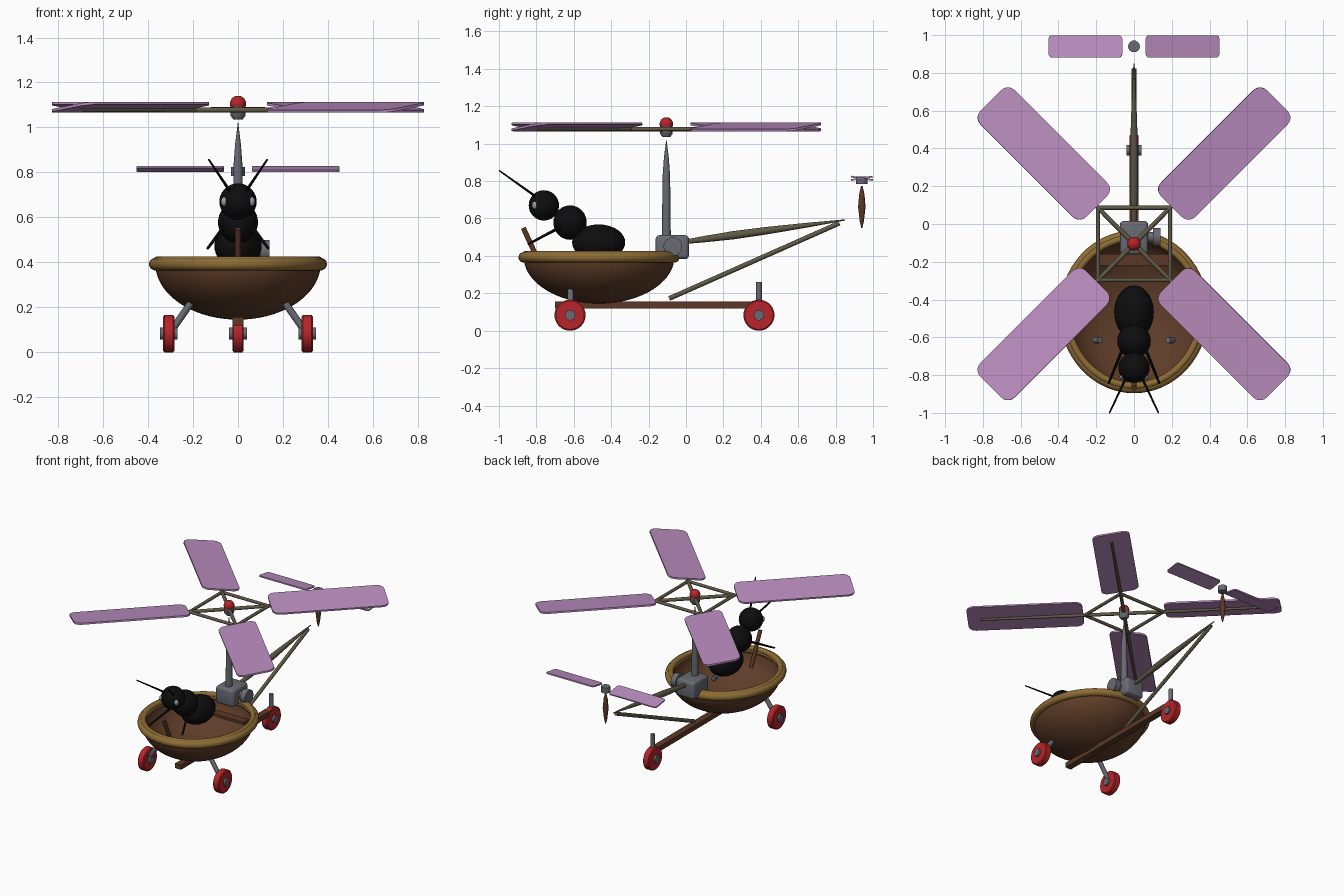
import bpy, bmesh, math
from mathutils import Vector, Matrix

if "Cube" in bpy.data.objects:
    bpy.data.objects.remove(bpy.data.objects["Cube"])


def mat(name, r, g, b):
    m = bpy.data.materials.new(name)
    m.diffuse_color = (r, g, b, 1)
    m.use_nodes = True
    m.node_tree.nodes["Principled BSDF"].inputs["Base Color"].default_value = m.diffuse_color
    return m


MAUVE = mat("mauve_blade", 0.50, 0.27, 0.53)
SHELL = mat("shell_brown", 0.115, 0.047, 0.022)
OCHRE = mat("ochre_rim", 0.27, 0.15, 0.035)
RED = mat("red_wheel", 0.47, 0.018, 0.022)
METAL = mat("grey_metal", 0.14, 0.145, 0.17)
TWIG = mat("olive_twig", 0.115, 0.10, 0.06)
BLACK = mat("insect_black", 0.004, 0.004, 0.004)
WOOD = mat("dark_wood", 0.11, 0.04, 0.02)
EYE = mat("pale_eye", 0.30, 0.32, 0.36)


def finish(name, bm, material, smooth=True):
    bmesh.ops.recalc_face_normals(bm, faces=bm.faces)
    me = bpy.data.meshes.new(name)
    bm.to_mesh(me)
    bm.free()
    me.materials.append(material)
    ob = bpy.data.objects.new(name, me)
    bpy.context.collection.objects.link(ob)
    if smooth:
        bpy.ops.object.select_all(action='DESELECT')
        ob.select_set(True)
        bpy.context.view_layer.objects.active = ob
        bpy.ops.object.shade_smooth_by_angle(angle=math.radians(40))
    return ob


def spindle(name, a, b, profile, material, sides=16):
    """Round bar from a to b; profile lists (fraction along, radius)."""
    a, b = Vector(a), Vector(b)
    q = (b - a).to_track_quat('Z', 'Y')
    bm = bmesh.new()
    rings = []
    for t, r in profile:
        c = a.lerp(b, t)
        rings.append([bm.verts.new(c + q @ Vector((r * math.cos(k * math.tau / sides),
                                                   r * math.sin(k * math.tau / sides), 0)))
                      for k in range(sides)])
    for p, n in zip(rings, rings[1:]):
        for k in range(sides):
            j = (k + 1) % sides
            bm.faces.new((p[k], p[j], n[j], n[k]))
    bm.faces.new(rings[0][::-1])
    bm.faces.new(rings[-1])
    return finish(name, bm, material)


def rod(name, a, b, r, material, r2=None, sides=14):
    return spindle(name, a, b, [(0, r), (1, r if r2 is None else r2)], material, sides)


def ball(name, loc, radii, material, tilt=0):
    bm = bmesh.new()
    bmesh.ops.create_uvsphere(bm, u_segments=28, v_segments=18, radius=1,
                              matrix=Matrix.Translation(loc) @ Matrix.Rotation(tilt, 4, 'X')
                              @ Matrix.Diagonal((*radii, 1)))
    return finish(name, bm, material)


def box(name, loc, size, material, bevel=0.0):
    bm = bmesh.new()
    bmesh.ops.create_cube(bm, size=1, matrix=Matrix.Translation(loc) @ Matrix.Diagonal((*size, 1)))
    if bevel:
        bmesh.ops.bevel(bm, geom=bm.edges[:], offset=bevel, segments=3, profile=0.5, affect='EDGES')
    return finish(name, bm, material, bool(bevel))


def oval_lathe(name, profile, centre, material, closed=False, n=64):
    """Revolve (rx, ry, z) points round an oval."""
    bm = bmesh.new()
    rings = [[bm.verts.new((centre[0] + rx * math.cos(k * math.tau / n),
                            centre[1] + ry * math.sin(k * math.tau / n), z))
              for k in range(n)] for rx, ry, z in profile]
    pairs = list(zip(rings, rings[1:])) + ([(rings[-1], rings[0])] if closed else [])
    for p, q in pairs:
        for k in range(n):
            j = (k + 1) % n
            bm.faces.new((p[k], p[j], q[j], q[k]))
    bmesh.ops.remove_doubles(bm, verts=bm.verts, dist=0.0003)
    return finish(name, bm, material)


def blade(name, hub, r0, r1, half, corner, angle, pitch, thick):
    """Rounded flat blade pitched about its own axis."""
    bm = bmesh.new()
    pts = []
    for cx, cy, start in ((r1 - corner, half - corner, 0), (r0 + corner, half - corner, 90),
                          (r0 + corner, corner - half, 180), (r1 - corner, corner - half, 270)):
        for k in range(6):
            t = math.radians(start + 18 * k)
            pts.append((cx + corner * math.cos(t), cy + corner * math.sin(t)))
    face = bm.faces.new([bm.verts.new((x, y, -thick / 2)) for x, y in pts])
    ext = bmesh.ops.extrude_face_region(bm, geom=[face])
    bmesh.ops.translate(bm, vec=(0, 0, thick),
                        verts=[v for v in ext['geom'] if isinstance(v, bmesh.types.BMVert)])
    bm.transform(Matrix.Translation(hub) @ Matrix.Rotation(math.radians(angle), 4, 'Z')
                 @ Matrix.Rotation(math.radians(pitch), 4, 'X'))
    return finish(name, bm, MAUVE)


# Hull: thick half-shell with a double rim
C = (0, -0.465)
RX, RY, TOP, DEPTH = 0.368, 0.403, 0.395, 0.25
steps = [i * math.pi / 36 for i in range(19)]
outer = [(RX * math.sin(t), RY * math.sin(t), TOP - DEPTH * math.cos(t)) for t in steps]
inner = [((RX - 0.014) * math.sin(t), (RY - 0.014) * math.sin(t), TOP - (DEPTH - 0.014) * math.cos(t))
         for t in reversed(steps)]
oval_lathe("hull", outer + inner, C, SHELL)
for nm, off, z, r in (("rim_lower", 0.0, 0.392, 0.028), ("rim_upper", -0.011, 0.408, 0.019)):
    ring = [(RX + off + r * math.cos(k * math.tau / 14), RY + off + r * math.cos(k * math.tau / 14),
             z + r * math.sin(k * math.tau / 14)) for k in range(14)]
    oval_lathe(nm, ring, C, OCHRE, closed=True)
box("bench", (0, -0.19, 0.325), (0.40, 0.06, 0.02), WOOD)
rod("control_stick", (0, -0.87, 0.55), (0, -0.76, 0.31), 0.014, WOOD)

# Undercarriage
box("keel_beam", (0, -0.16, 0.138), (0.048, 1.08, 0.036), WOOD)


def wheel(name, x, y):
    spindle(name, (x - 0.025, y, 0.083), (x + 0.025, y, 0.083),
            [(0, 0.076), (0.12, 0.083), (0.88, 0.083), (1, 0.076)], RED, 36)
    rod(name + "_hub", (x - 0.039, y, 0.083), (x + 0.039, y, 0.083), 0.028, METAL)


for s, side in ((-1, "left"), (1, "right")):
    wheel("front_wheel_" + side, s * 0.308, -0.62)
    rod("front_strut_" + side, (s * 0.18, -0.615, 0.262), (s * 0.30, -0.62, 0.09), 0.016, METAL)
wheel("rear_wheel", 0, 0.39)
rod("rear_post", (0, 0.39, 0.10), (0, 0.39, 0.26), 0.016, METAL)

# Gearbox, mast and tail boom
M = -0.105
box("gearbox", (0, -0.073, 0.447), (0.15, 0.178, 0.128), METAL, 0.02)
rod("gear_shaft", (0.06, -0.07, 0.45), (0.12, -0.07, 0.45), 0.028, METAL)
rod("gear_disc", (0.10, -0.07, 0.45), (0.14, -0.07, 0.45), 0.05, METAL, sides=24)
spindle("mast", (0, M, 0.49), (0, M, 1.02),
        [(0, 0.024), (0.35, 0.022), (0.64, 0.020), (0.82, 0.013), (1, 0.001)], METAL)
spindle("tail_boom", (0, 0.0, 0.476), (0, 0.85, 0.592),
        [(0, 0.012), (0.12, 0.017), (0.3, 0.022), (0.5, 0.020), (0.75, 0.013), (1, 0.003)], TWIG)
rod("tail_brace", (0, -0.09, 0.172), (0, 0.82, 0.575), 0.013, TWIG)

# Main rotor
spindle("rotor_hub", (0, M, 1.035), (0, M, 1.095), [(0, 0.020), (0.3, 0.034), (1, 0.034)], METAL)
ball("rotor_cap", (0, M, 1.105), (0.036, 0.036, 0.036), RED)
for i in range(4):
    a = 45 + 90 * i
    d = Vector((math.cos(math.radians(a)), math.sin(math.radians(a)), 0))
    e = Vector((-d.y, d.x, 0))
    h = Vector((0, M, 1.078))
    rod("rotor_arm_%d" % i, h, h + d * 0.98, 0.013, TWIG, 0.008)
    rod("rotor_frame_%d" % i, h + d * 0.27, h + e * 0.27, 0.011, TWIG)
    blade("rotor_blade_%d" % i, (0, M, 1.09), 0.28, 1.072, 0.129, 0.05, a, 8, 0.012)

# Tail rotor
T = 0.94
spindle("tail_spindle", (0, T, 0.55), (0, T, 0.775),
        [(0, 0.003), (0.15, 0.011), (0.5, 0.020), (0.8, 0.014), (1, 0.004)], WOOD)
rod("tail_hub", (0, T, 0.785), (0, T, 0.825), 0.032, METAL, sides=10)
for i in range(2):
    blade("tail_blade_%d" % i, (0, T, 0.815), 0.062, 0.452, 0.059, 0.018, 180 * i, 9, 0.009)

# Insect pilot
ball("abdomen", (0, -0.467, 0.472), (0.105, 0.142, 0.096), BLACK)
ball("thorax", (0, -0.62, 0.578), (0.089, 0.089, 0.092), BLACK)
ball("head", (0, -0.76, 0.67), (0.083, 0.081, 0.081), BLACK)
for s, side in ((-1, "left"), (1, "right")):
    ball("eye_" + side, (s * 0.06, -0.808, 0.67), (0.016, 0.016, 0.021), EYE)
    rod("antenna_" + side, (s * 0.035, -0.80, 0.715), (s * 0.13, -1.0, 0.857), 0.007, BLACK, 0.004, 8)
    rod("foreleg_" + side, (s * 0.06, -0.66, 0.56), (s * 0.135, -0.845, 0.462), 0.009, BLACK, 0.006, 8)
